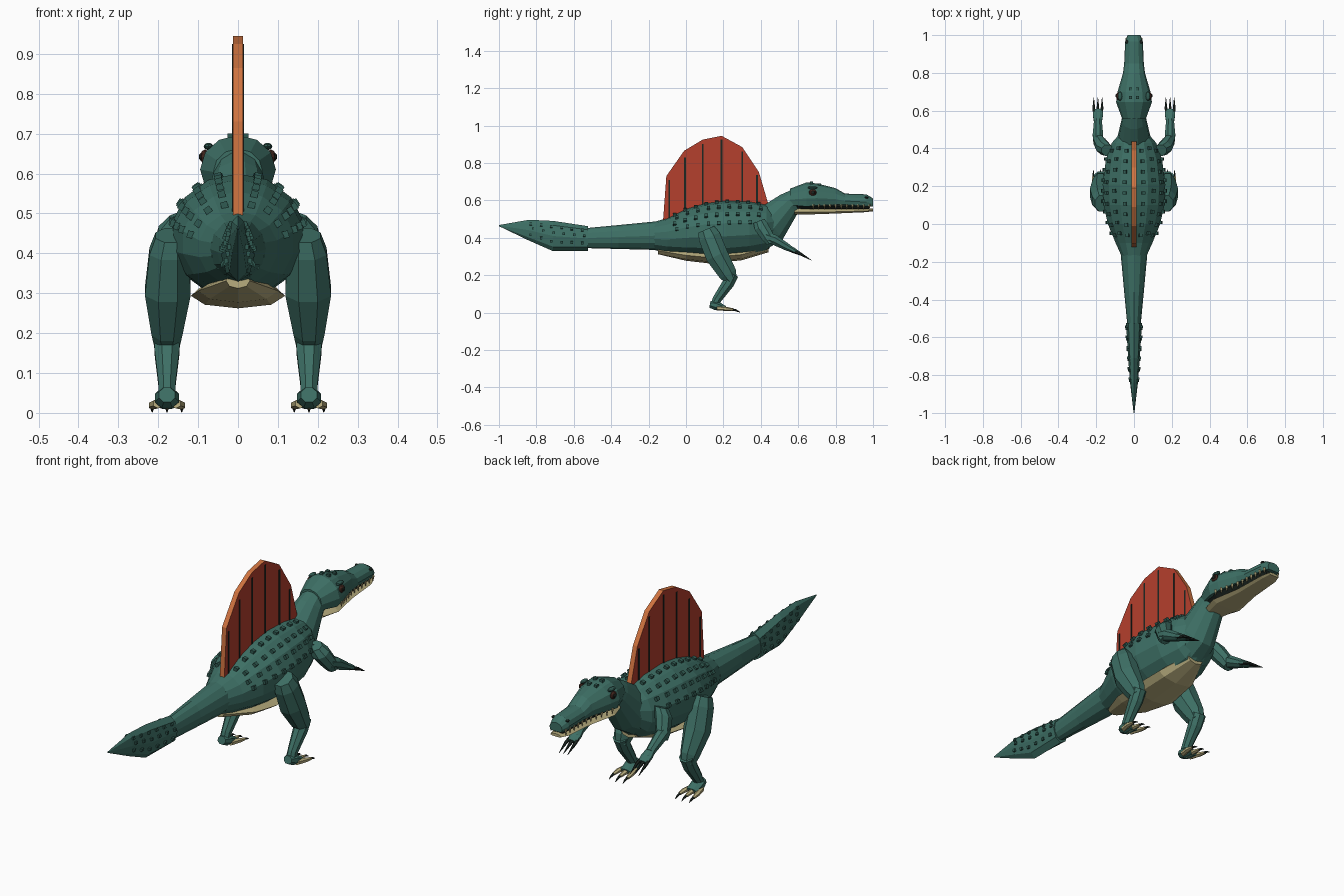
import bpy, bmesh, math
from mathutils import Vector, Matrix


def material(name, rgb):
    m = bpy.data.materials.new(name)
    m.diffuse_color = (*rgb, 1)
    return m


GREEN = material("scale green", (0.047, 0.16, 0.13))
STUD = material("stud green", (0.03, 0.105, 0.085))
DARK = material("claw black", (0.012, 0.02, 0.016))
BEIGE = material("belly beige", (0.48, 0.42, 0.21))
RED = material("sail red", (0.46, 0.05, 0.026))
ORANGE = material("sail rim orange", (0.62, 0.17, 0.05))
BROWN = material("eye brown", (0.05, 0.018, 0.012))


def finish(name, bm, *mats):
    bmesh.ops.recalc_face_normals(bm, faces=bm.faces)
    me = bpy.data.meshes.new(name)
    bm.to_mesh(me)
    bm.free()
    for m in mats:
        me.materials.append(m)
    ob = bpy.data.objects.new(name, me)
    bpy.context.collection.objects.link(ob)
    return ob


def skin(bm, rings):
    n = len(rings[0])
    rings = [[bm.verts.new(p) for p in r] for r in rings]
    for a, b in zip(rings, rings[1:]):
        for i in range(n):
            bm.faces.new((a[i], a[(i + 1) % n], b[(i + 1) % n], b[i]))
    bm.faces.new(rings[0])
    bm.faces.new(rings[-1])


def hull(name, secs, n, mat, floor=-1.0):
    """Upright cross-sections along y: (y, half width, bottom, top)."""
    rings = []
    for y, w, lo, hi in secs:
        ring = []
        for i in range(n):
            a = 2 * math.pi * i / n + math.pi / 2
            s = (max(math.sin(a), floor + 0.02 * math.sin(a)) - floor) / (1 - floor)
            ring.append((w * math.cos(a), y, lo + (hi - lo) * s))
        rings.append(ring)
    bm = bmesh.new()
    skin(bm, rings)
    return finish(name, bm, mat)


def limb(bm, secs, n=8, side=1):
    """Tube square to its path in yz: (x, y, z, half width, half depth)."""
    rings = []
    for k, (x, y, z, rx, rd) in enumerate(secs):
        p, q = secs[max(k - 1, 0)], secs[min(k + 1, len(secs) - 1)]
        d = Vector((0, q[1] - p[1], q[2] - p[2])).normalized()
        v = Vector((0, -d.z, d.y))
        rings.append([Vector((side * (x + rx * math.cos(a)), y, z)) + v * rd * math.sin(a)
                      for a in (2 * math.pi * (i + 0.5) / n for i in range(n))])
    skin(bm, rings)


def tube(name, secs, mat, n=8, side=1):
    bm = bmesh.new()
    limb(bm, secs, n, side)
    return finish(name, bm, mat)


def surface(secs, y, ang):
    """Point and outward direction on a hull, angle measured from the top."""
    for a, b in zip(secs, secs[1:]):
        if a[0] <= y <= b[0]:
            t = (y - a[0]) / (b[0] - a[0])
            w, lo, hi = (a[i] + (b[i] - a[i]) * t for i in (1, 2, 3))
            h = (hi - lo) / 2
            s, c = math.sin(ang), math.cos(ang)
            return Vector((w * s, y, (lo + hi) / 2 + h * c)), Vector((s / w, 0, c / h)).normalized()


def studs(name, secs, ys, angles, size):
    bm = bmesh.new()
    for side in (1, -1):
        for j, deg in enumerate(angles):
            for y in ys:
                p, nrm = surface(secs, y + (j % 2) * 0.012, side * math.radians(deg))
                rot = Vector((0, 0, 1)).rotation_difference(nrm).to_matrix().to_4x4()
                bmesh.ops.create_cube(bm, size=size, matrix=Matrix.Translation(p) @ rot)
    finish(name, bm, STUD)


# Torso and tail
torso = [(-0.17, 0.068, 0.335, 0.485), (-0.1, 0.1, 0.318, 0.505), (0, 0.142, 0.3, 0.555),
         (0.1, 0.165, 0.29, 0.585), (0.21, 0.17, 0.285, 0.6), (0.34, 0.153, 0.3, 0.595),
         (0.43, 0.12, 0.325, 0.578), (0.475, 0.08, 0.38, 0.555)]
hull("torso", torso, 14, GREEN)
hull("tail", [(-0.55, 0.034, 0.345, 0.45), (-0.36, 0.052, 0.34, 0.468),
              (-0.165, 0.07, 0.335, 0.487)], 12, GREEN)
tail_end = [(-1, 0.002, 0.462, 0.468), (-0.84, 0.021, 0.385, 0.496), (-0.71, 0.031, 0.328, 0.49),
            (-0.525, 0.042, 0.33, 0.462)]
hull("tail_end", tail_end, 8, GREEN)
hull("belly", [(-0.15, 0.03, 0.312, 0.35), (0, 0.1, 0.277, 0.335), (0.13, 0.118, 0.262, 0.325),
               (0.3, 0.1, 0.28, 0.34), (0.44, 0.045, 0.322, 0.38)], 8, BEIGE)
studs("back_studs", torso, [-0.06 + 0.056 * i for i in range(9)], (17, 38, 58, 76), 0.018)
studs("tail_studs", tail_end, [-0.83 + 0.055 * i for i in range(6)], (52, 78, 112), 0.013)

# Neck, head and jaw
tube("neck", [(0, 0.36, 0.44, 0.12, 0.13), (0, 0.455, 0.475, 0.088, 0.108),
              (0, 0.55, 0.58, 0.066, 0.07), (0, 0.6, 0.615, 0.055, 0.055)], GREEN, 12)
hull("head", [(0.555, 0.062, 0.575, 0.662), (0.645, 0.095, 0.567, 0.696), (0.7, 0.087, 0.572, 0.69),
              (0.8, 0.058, 0.577, 0.665), (0.85, 0.052, 0.577, 0.636), (0.965, 0.047, 0.57, 0.632),
              (1.0, 0.034, 0.568, 0.61)], 12, GREEN, -0.5)
hull("lower_jaw", [(0.58, 0.055, 0.524, 0.562), (0.66, 0.08, 0.525, 0.56), (0.8, 0.053, 0.53, 0.557),
                   (0.96, 0.043, 0.537, 0.556), (1.0, 0.03, 0.542, 0.556)], 8, BEIGE, -0.5)
hull("mouth_lining", [(0.58, 0.05, 0.55, 0.59), (0.66, 0.075, 0.55, 0.59), (0.8, 0.048, 0.55, 0.59),
                      (0.98, 0.034, 0.55, 0.585)], 8, DARK)
bm = bmesh.new()
for side in (1, -1):
    for i in range(11):
        y = 0.68 + 0.03 * i
        w = 0.08 - 0.03 * min(1, (y - 0.68) / 0.13) - 0.01 * i / 10
        bmesh.ops.create_cone(bm, segments=5, radius1=0.001, radius2=0.007, depth=0.026, cap_ends=True,
                              matrix=Matrix.Translation((side * w, y, 0.565)))
finish("teeth", bm, BEIGE)

# Eyes, brows and nostrils
for side, tag in ((1, "right"), (-1, "left")):
    for part, mat, pos, scl in (("eye", BROWN, (0.083, 0.677, 0.642), (0.012, 0.021, 0.018)),
                                ("pupil", DARK, (0.092, 0.679, 0.642), (0.006, 0.01, 0.01)),
                                ("brow", STUD, (0.074, 0.677, 0.668), (0.012, 0.026, 0.009)),
                                ("nostril", DARK, (0.038, 0.965, 0.615), (0.008, 0.01, 0.006))):
        bm = bmesh.new()
        bmesh.ops.create_uvsphere(bm, u_segments=8, v_segments=6, radius=1)
        bmesh.ops.transform(bm, verts=bm.verts, matrix=Matrix.Translation((side * pos[0], *pos[1:]))
                            @ Matrix.Diagonal((*scl, 1)))
        finish(tag + "_" + part, bm, mat)
bm = bmesh.new()
for side in (1, -1):
    for y, z in ((0.67, 0.692), (0.715, 0.683)):
        bmesh.ops.create_cube(bm, size=0.016, matrix=Matrix.Translation((side * 0.018, y, z)))
finish("crown_studs", bm, STUD)

# Sail: red sides and orange rim
outline = [(-0.125, 0.46), (-0.105, 0.73), (-0.01, 0.865), (0.09, 0.925), (0.19, 0.945),
           (0.3, 0.885), (0.39, 0.75), (0.44, 0.58), (0.44, 0.5)]
bm = bmesh.new()
face = bm.faces.new([bm.verts.new((-0.012, y, z)) for y, z in outline])
ext = bmesh.ops.extrude_face_region(bm, geom=[face])
bmesh.ops.translate(bm, vec=(0.024, 0, 0), verts=[v for v in ext["geom"] if isinstance(v, bmesh.types.BMVert)])
bm.normal_update()
for f in bm.faces:
    f.material_index = 0 if abs(f.normal.x) > 0.5 else 1
finish("sail", bm, RED, ORANGE)
bm = bmesh.new()
for y, top in ((-0.09, 0.71), (-0.005, 0.83), (0.09, 0.9), (0.19, 0.925), (0.3, 0.86), (0.38, 0.735)):
    bmesh.ops.create_cube(bm, size=1, matrix=Matrix.Translation((0, y, (top + 0.48) / 2))
                          @ Matrix.Diagonal((0.029, 0.009, top - 0.48, 1)))
finish("sail_spines", bm, DARK)

# Legs and arms, mirrored
for side, tag in ((1, "right"), (-1, "left")):
    tube(tag + "_thigh", [(0.168, 0.108, 0.445, 0.042, 0.05), (0.172, 0.125, 0.405, 0.054, 0.064),
                          (0.176, 0.165, 0.305, 0.062, 0.066), (0.178, 0.225, 0.205, 0.042, 0.052),
                          (0.178, 0.245, 0.17, 0.034, 0.032)], GREEN, 8, side)
    tube(tag + "_shin", [(0.178, 0.25, 0.205, 0.036, 0.034), (0.178, 0.225, 0.155, 0.034, 0.034),
                         (0.178, 0.165, 0.07, 0.023, 0.026), (0.178, 0.155, 0.045, 0.024, 0.024)],
         GREEN, 8, side)
    tube(tag + "_foot", [(0.178, 0.128, 0.045, 0.022, 0.02), (0.178, 0.16, 0.038, 0.033, 0.028),
                         (0.178, 0.21, 0.022, 0.03, 0.014)], GREEN, 8, side)
    toes, claws, fingers = bmesh.new(), bmesh.new(), bmesh.new()
    for k in (-1, 0, 1):
        r = 0.004 * (k == 0)
        limb(toes, [(0.178 + 0.022 * k, 0.165, 0.024, 0.014, 0.013),
                    (0.178 + 0.034 * k, 0.215, 0.02, 0.013, 0.011),
                    (0.178 + 0.037 * k, 0.25 + r, 0.015, 0.008, 0.007)], 6, side)
        limb(claws, [(0.178 + 0.036 * k, 0.235 + r, 0.019, 0.007, 0.006),
                     (0.178 + 0.037 * k, 0.265 + r, 0.012, 0.005, 0.005),
                     (0.178 + 0.037 * k, 0.285 + r, 0.002, 0.001, 0.001)], 6, side)
        limb(fingers, [(0.191 + 0.016 * k, 0.56, 0.335, 0.009, 0.009),
                       (0.191 + 0.022 * k, 0.615, 0.312, 0.008, 0.008),
                       (0.191 + 0.022 * k, 0.67, 0.28, 0.001, 0.001)], 6, side)
    finish(tag + "_toes", toes, BEIGE)
    finish(tag + "_toe_claws", claws, DARK)
    finish(tag + "_finger_claws", fingers, DARK)
    tube(tag + "_upper_arm", [(0.14, 0.39, 0.49, 0.034, 0.034), (0.16, 0.402, 0.46, 0.042, 0.042),
                              (0.184, 0.44, 0.4, 0.034, 0.036), (0.19, 0.455, 0.372, 0.026, 0.026)],
         GREEN, 8, side)
    tube(tag + "_forearm", [(0.19, 0.425, 0.405, 0.026, 0.026), (0.191, 0.47, 0.39, 0.03, 0.03),
                            (0.191, 0.55, 0.345, 0.022, 0.02)], GREEN, 8, side)
    tube(tag + "_hand", [(0.191, 0.54, 0.35, 0.022, 0.018), (0.191, 0.575, 0.332, 0.029, 0.016),
                         (0.191, 0.605, 0.317, 0.025, 0.01)], GREEN, 8, side)
